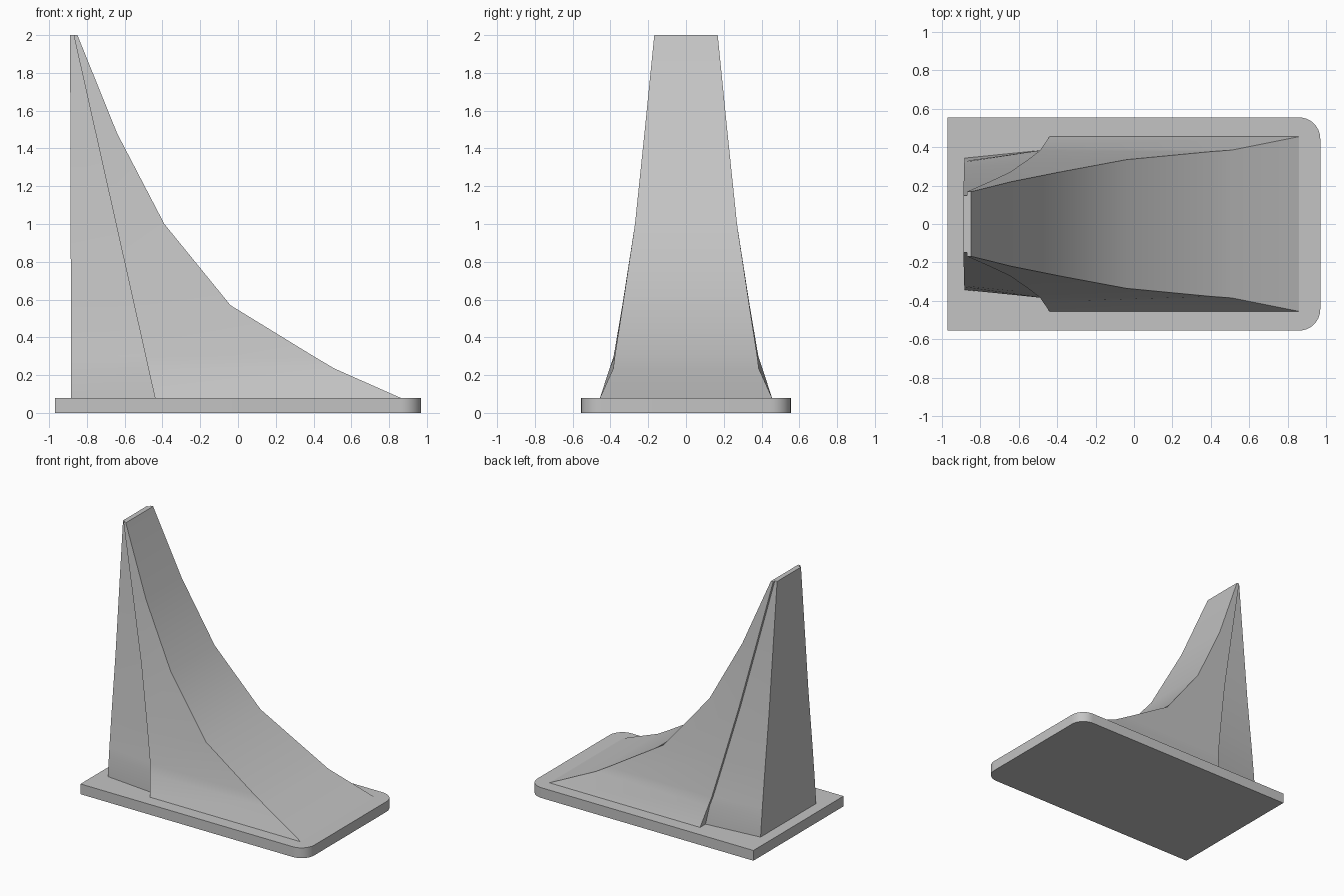
import bpy
import bmesh
import math

cube = bpy.data.objects.get("Cube")
if cube:
    bpy.data.objects.remove(cube, do_unlink=True)

grey = bpy.data.materials.new("light_grey")
grey.use_nodes = True
colour = (0.55, 0.55, 0.55, 1)
grey.diffuse_color = colour
grey.node_tree.nodes["Principled BSDF"].inputs["Base Color"].default_value = colour


def loft(name, rings, open_side=None):
    """Closed solid through horizontal rings of points."""
    bm = bmesh.new()
    rows = [[bm.verts.new(p) for p in ring] for ring in rings]
    n = len(rows[0])
    for low, high in zip(rows, rows[1:]):
        for i in range(n):
            if i != open_side:
                j = (i + 1) % n
                bm.faces.new((low[i], low[j], high[j], high[i]))
    bm.faces.new(rows[0][::-1])
    bm.faces.new(rows[-1])
    bmesh.ops.recalc_face_normals(bm, faces=bm.faces[:])
    mesh = bpy.data.meshes.new(name)
    bm.to_mesh(mesh)
    bm.free()
    mesh.materials.append(grey)
    obj = bpy.data.objects.new(name, mesh)
    bpy.context.collection.objects.link(obj)
    bpy.ops.object.select_all(action='DESELECT')
    obj.select_set(True)
    bpy.context.view_layer.objects.active = obj
    bpy.ops.object.shade_smooth_by_angle(angle=math.radians(30))
    return obj


def section(front_x, front_y, back_x, back_y, z):
    """Four-cornered ring, symmetric about y = 0."""
    return [(back_x, -back_y, z), (front_x, -front_y, z),
            (front_x, front_y, z), (back_x, back_y, z)]


# Base plate: square at the back end, rounded corners at the +x end
LENGTH, WIDTH, THICK, RADIUS = 0.97, 0.555, 0.08, 0.11
outline = [(-LENGTH, -WIDTH)]
for side, start in ((-1, -90), (1, 0)):
    for step in range(9):
        a = math.radians(start + step * 90 / 8)
        outline.append((LENGTH - RADIUS + RADIUS * math.cos(a),
                        side * (WIDTH - RADIUS) + RADIUS * math.sin(a)))
outline.append((-LENGTH, WIDTH))
loft("base_plate", [[(x, y, z) for x, y in outline] for z in (0, THICK)])

# Height, slope edge x, slope half width, seam half width, back half width
levels = [
    (0.08, 0.86, 0.455, 0.455, 0.343),
    (0.235, 0.51, 0.385, 0.405, 0.328),
    (0.30, 0.40, 0.377, 0.383, 0.322),
    (0.57, -0.04, 0.335, 0.337, 0.293),
    (1.00, -0.39, 0.27, 0.27, 0.243),
    (1.48, -0.64, 0.22, 0.22, 0.197),
    (2.00, -0.85, 0.168, 0.168, 0.147),
]


def seam_x(z):
    return -0.87 + 0.43 * (2 - z) / 1.92


# Sweeping slope with its flared side panels
loft("slope_body", [section(x, w, seam_x(z), seam, z)
                    for z, x, w, seam, back in levels])

# Rear column, stepped in behind the slanted seam
loft("rear_column", [section(seam_x(z), min(seam - 0.02, 0.388),
                             -0.883 - 0.003 * z, back, z)
                     for z, x, w, seam, back in levels], open_side=1)
